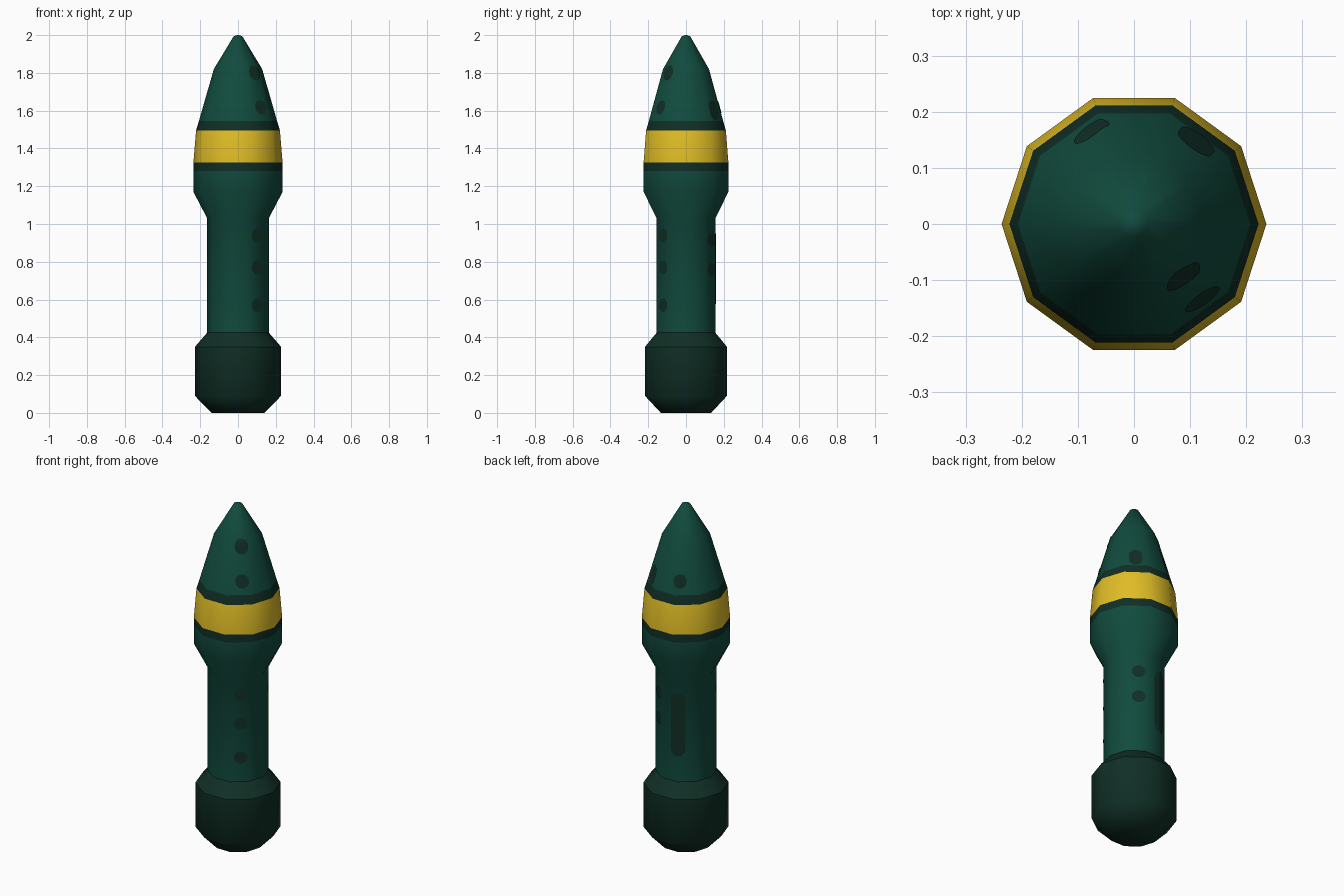
import bpy, bmesh, math

if "Cube" in bpy.data.objects:
    bpy.data.objects.remove(bpy.data.objects["Cube"])

SIDES = 10


def material(name, rgb):
    m = bpy.data.materials.new(name)
    m.diffuse_color = (*rgb, 1.0)
    m.use_nodes = True
    m.node_tree.nodes["Principled BSDF"].inputs["Base Color"].default_value = m.diffuse_color
    return m


GREEN = material("deep green", (0.0056, 0.070, 0.047))
DARK = material("dark green", (0.0052, 0.028, 0.019))
YELLOW = material("yellow", (0.75, 0.51, 0.019))


def finish(name, bm, mats, angle=60):
    mesh = bpy.data.meshes.new(name)
    bm.to_mesh(mesh)
    bm.free()
    for m in mats:
        mesh.materials.append(m)
    for p in mesh.polygons:
        p.use_smooth = True
    mesh.set_sharp_from_angle(angle=math.radians(angle))
    obj = bpy.data.objects.new(name, mesh)
    bpy.context.collection.objects.link(obj)
    return obj


def lathe(name, profile, mats, rule=lambda z: 0, cap_low=False, cap_high=False):
    """Ten-sided turned part from (radius, z) pairs, coloured by height."""
    bm = bmesh.new()
    rings = []
    for r, z in profile:
        rings.append([bm.verts.new((r * math.cos(math.tau * i / SIDES),
                                    r * math.sin(math.tau * i / SIDES), z))
                      for i in range(SIDES)])
    for a, b in zip(rings, rings[1:]):
        for i in range(SIDES):
            j = (i + 1) % SIDES
            bm.faces.new((a[i], a[j], b[j], b[i]))
    if cap_low:
        bm.faces.new(rings[0][::-1])
    if cap_high:
        bm.faces.new(rings[-1])
    for f in bm.faces:
        f.material_index = rule(f.calc_center_median().z)
    return finish(name, bm, mats)


# Heavy foot and its sloped collar
lathe("base", [(0.14, 0), (0.228, 0.09), (0.228, 0.35)], [DARK], cap_low=True)
lathe("base_collar", [(0.228, 0.35), (0.163, 0.425)], [DARK])

# Shaft, head and pointed nose, with a yellow band edged in dark green
BODY = [(0.163, 0.42), (0.163, 1.03), (0.236, 1.17), (0.236, 1.28), (0.236, 1.325),
        (0.222, 1.495), (0.207, 1.545), (0.128, 1.82), (0.024, 1.993), (0.006, 2.0)]


def band_rule(z):
    if 1.325 < z < 1.495:
        return 2
    return 1 if 1.28 < z < 1.545 else 0


lathe("body", BODY, [GREEN, DARK, YELLOW], band_rule, cap_high=True)


def surface(az, z, lift=0.003):
    """Point just outside the ten-sided body at an angle and height."""
    for (r0, z0), (r1, z1) in zip(BODY, BODY[1:]):
        if z0 <= z <= z1:
            r = r0 + (r1 - r0) * (z - z0) / (z1 - z0)
            break
    half = math.pi / SIDES
    r *= math.cos(half) / math.cos(az % (2 * half) - half)
    r += lift
    return r, (r * math.cos(az), r * math.sin(az), z)


def spot(name, degrees, low, high, radius=0.036):
    """Thin round-ended plate that follows the body surface."""
    bm = bmesh.new()
    az = math.radians(degrees)
    n = 8
    steps = [-math.cos(math.pi / 2 * k / n) for k in range(n + 1)]
    rows = [(low + radius + radius * s, math.sqrt(1 - s * s)) for s in steps]
    rows += [(high - radius - radius * s, math.sqrt(1 - s * s)) for s in steps[::-1]]
    grid = []
    for z, w in rows:
        r = surface(az, z)[0]
        grid.append([bm.verts.new(surface(az + c * max(w, 0.02) * radius / r, z)[1])
                     for c in (-1, -0.5, 0, 0.5, 1)])
    for a, b in zip(grid, grid[1:]):
        for i in range(4):
            if b[0].co.z - a[0].co.z > 1e-5:
                bm.faces.new((a[i], a[i + 1], b[i + 1], b[i]))
    finish(name, bm, [DARK])


# Dark spots on the shaft
for k, z in enumerate((0.57, 0.77, 0.94)):
    spot(f"front_shaft_spot_{k + 1}", -50, z - 0.036, z + 0.036)
for k, z in enumerate((0.76, 0.915)):
    spot(f"back_shaft_spot_{k + 1}", 59, z - 0.036, z + 0.036)
spot("back_shaft_slot", 109, 0.575, 0.95, 0.042)

# Dark spots on the nose
spot("front_nose_spot_low", -48, 1.58, 1.655)
spot("front_nose_spot_high", -47, 1.76, 1.84)
spot("right_nose_spot", 53, 1.548, 1.655)
spot("left_nose_spot", 115, 1.58, 1.655)
